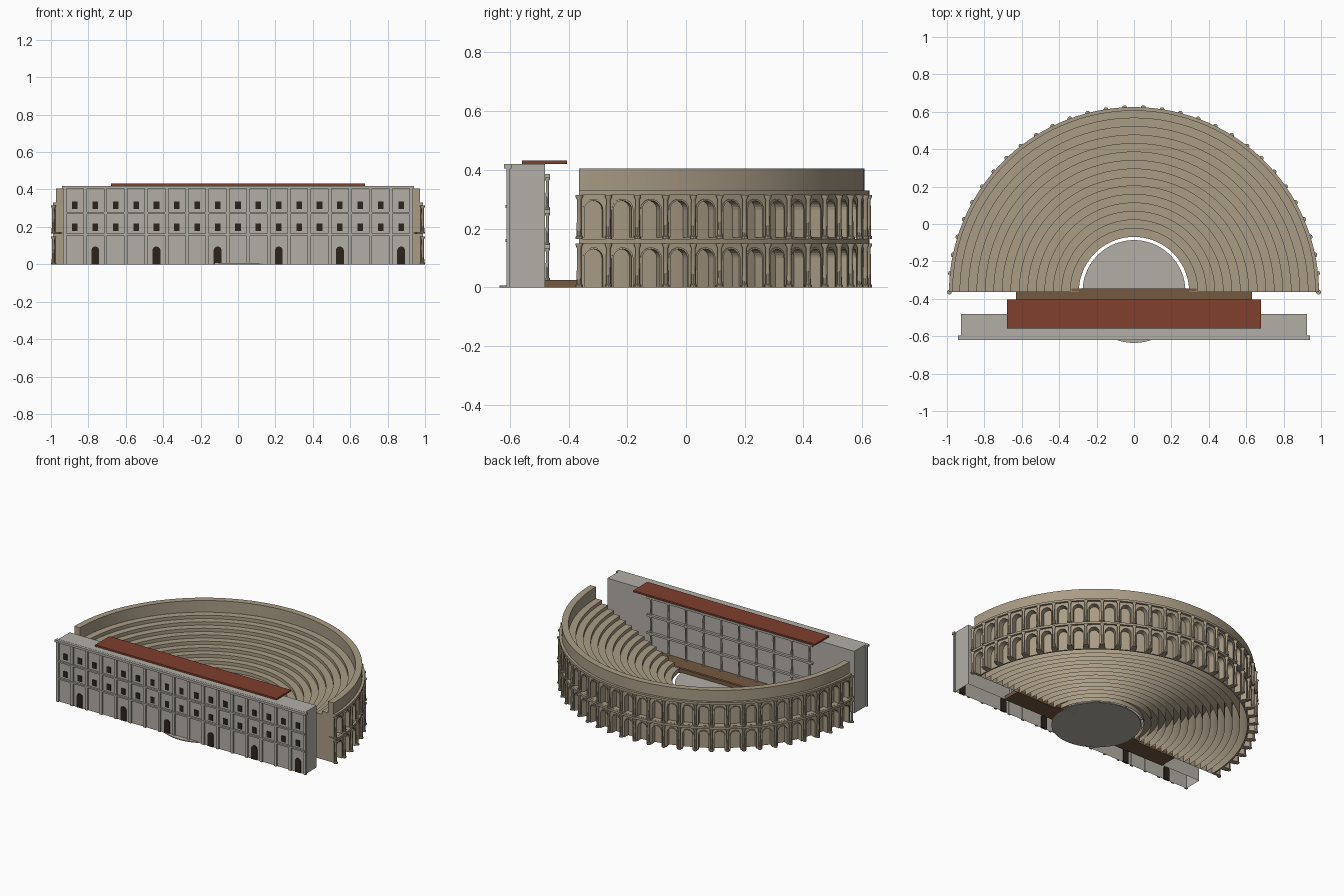
import bpy, bmesh
from math import pi, sin, cos

if "Cube" in bpy.data.objects:
    bpy.data.objects.remove(bpy.data.objects["Cube"])

CY = -0.364            # centre of the seating half circle
BAYS = 31
STEP = pi / BAYS
R = 0.975              # arcade wall face


def material(name, col):
    m = bpy.data.materials.new(name)
    m.diffuse_color = (*col, 1)
    m.use_nodes = True
    m.node_tree.nodes["Principled BSDF"].inputs["Base Color"].default_value = m.diffuse_color
    return m


TAN = material("tan_stone", (0.40, 0.335, 0.24))
GREY = material("grey_stone", (0.45, 0.43, 0.385))
ROOF = material("roof_tile", (0.21, 0.05, 0.027))
WOOD = material("wood", (0.17, 0.10, 0.05))
DARK = material("dark_opening", (0.025, 0.017, 0.012))


def finish(name, bm, mat, smooth=False, open_base=False):
    bmesh.ops.recalc_face_normals(bm, faces=bm.faces)
    if open_base:      # hollow underneath
        base = [f for f in bm.faces if all(v.co.z < 1e-5 for v in f.verts)]
        bmesh.ops.delete(bm, geom=base, context='FACES_ONLY')
    me = bpy.data.meshes.new(name)
    bm.to_mesh(me)
    bm.free()
    me.materials.append(mat)
    ob = bpy.data.objects.new(name, me)
    bpy.context.collection.objects.link(ob)
    if smooth:
        bpy.context.view_layer.objects.active = ob
        ob.select_set(True)
        bpy.ops.object.shade_smooth_by_angle(angle=0.6)
        ob.select_set(False)
    return ob


def prism(bm, front, back):
    """Solid between two matching outlines."""
    a = [bm.verts.new(p) for p in front]
    b = [bm.verts.new(p) for p in back]
    n = len(a)
    bm.faces.new(a)
    bm.faces.new(b[::-1])
    for i in range(n):
        bm.faces.new((a[i], b[i], b[(i + 1) % n], a[(i + 1) % n]))


def box(bm, x0, x1, y0, y1, z0, z1):
    q = [(x0, y0), (x1, y0), (x1, y1), (x0, y1)]
    prism(bm, [(x, y, z0) for x, y in q], [(x, y, z1) for x, y in q])


def polar(r, t, z):
    return (r * cos(t), CY + r * sin(t), z)


def half_ring(bm, r0, r1, z0, z1, seg=62):
    """Rectangular section swept through a half circle."""
    prof = [(r0, z0), (r1, z0), (r1, z1), (r0, z1)]
    rows = [[bm.verts.new(polar(r, pi * k / seg, z)) for r, z in prof]
            for k in range(seg + 1)]
    for a, b in zip(rows, rows[1:]):
        for i in range(4):
            j = (i + 1) % 4
            bm.faces.new((a[i], a[j], b[j], b[i]))
    bm.faces.new(rows[0])
    bm.faces.new(rows[-1][::-1])


def lathe(bm, cx, cy, prof, seg=10):
    """Turned column from (radius, z) points."""
    rows = [[bm.verts.new((cx + r * cos(2 * pi * k / seg), cy + r * sin(2 * pi * k / seg), z))
             for k in range(seg)] for r, z in prof]
    for a, b in zip(rows, rows[1:]):
        for i in range(seg):
            j = (i + 1) % seg
            bm.faces.new((a[i], a[j], b[j], b[i]))
    bm.faces.new(rows[0])
    bm.faces.new(rows[-1])


def column(bm, cx, cy, z0, z1, r):
    b = r * 0.9
    lathe(bm, cx, cy, [(r * 1.4, z0), (r * 1.4, z0 + b), (r, z0 + b * 1.3),
                       (r * 0.85, z1 - 2 * b), (r * 1.45, z1 - b * 0.7), (r * 1.45, z1)])


def arch(a, z0, zs, seg=10):
    """Arched outline: left foot, over the crown, right foot."""
    return ([(-a, z0)] + [(-a * cos(pi * k / seg), zs + a * sin(pi * k / seg))
                          for k in range(seg + 1)] + [(a, z0)])


# stepped seating, each row reaching the ground and open underneath
bm = bmesh.new()
ROWS, R0, R1 = 14, 0.295, 0.93
d = (R1 - R0) / ROWS
for i in range(ROWS):
    half_ring(bm, R0 + i * d, R0 + (i + 1) * d, 0, 0.03 + 0.0228 * i)
finish("seating_rows", bm, TAN, True, open_base=True)

# back wall behind the arches, and the top parapet
bm = bmesh.new()
half_ring(bm, 0.93, 0.94, 0, 0.33)
half_ring(bm, 0.93, 0.972, 0.33, 0.405)
finish("outer_wall", bm, TAN, True)

# two-level arcade
bm = bmesh.new()
trim = bmesh.new()
w = STEP / 2 * R
for level in range(2):
    z = 0.165 * level
    foot = z + 0.004 * level
    hole = arch(0.031, foot, z + 0.099)
    panel = [(-w, foot)] + hole + [(w, foot), (w, z + 0.165), (-w, z + 0.165)]
    band = arch(0.037, foot, z + 0.099) + arch(0.031, foot, z + 0.099)[::-1]
    for i in range(BAYS):
        t = (i + 0.5) * STEP
        for target, shape, ra, rb in ((bm, panel, 0.938, R), (trim, band, R - 0.002, R + 0.005)):
            prism(target, [polar(ra, t - u / R, h) for u, h in shape],
                  [polar(rb, t - u / R, h) for u, h in shape])
finish("arcade_wall", bm, TAN)
finish("arch_trim", trim, TAN)

# cornices between the levels
bm = bmesh.new()
for z in (0.149, 0.315):
    half_ring(bm, 0.95, 0.989, z, z + 0.015)
finish("arcade_cornices", bm, TAN, True)

# engaged columns between the bays
bm = bmesh.new()
for level in range(2):
    for i in range(BAYS + 1):
        x, y, z = polar(0.987, i * STEP, 0.165 * level)
        column(bm, x, y, z, z + 0.149, 0.009)
finish("arcade_columns", bm, TAN, True)

# orchestra floor, a full disc
bm = bmesh.new()
lathe(bm, 0, -0.361, [(0.275, 0), (0.275, 0.006)], 64)
finish("orchestra_floor", bm, GREY, True)

# stage platform with its front step
bm = bmesh.new()
box(bm, -0.63, 0.63, -0.485, -0.362, 0, 0.025)
box(bm, -0.335, 0.335, -0.362, -0.345, 0, 0.031)
finish("stage_platform", bm, WOOD)

# stage building
bm = bmesh.new()
box(bm, -0.925, 0.925, -0.602, -0.48, 0, 0.42)
finish("stage_building", bm, GREY, open_base=True)

# pilasters, string courses and cornice on the street side
bm = bmesh.new()
for i in range(18):
    x = -0.9265 + 0.109 * i
    box(bm, x - 0.009, x + 0.009, -0.612, -0.60, 0, 0.405)
for z in (0.155, 0.27):
    box(bm, -0.93, 0.93, -0.615, -0.60, z, z + 0.01)
box(bm, -0.94, 0.94, -0.62, -0.595, 0.404, 0.419)
finish("facade_trim", bm, GREY)

# windows and arched doors
bm = bmesh.new()
for i in range(17):
    x = -0.872 + 0.109 * i
    for z in (0.197, 0.315):
        box(bm, x - 0.015, x + 0.015, -0.606, -0.595, z - 0.02, z + 0.02)
    if i % 3 == 1:
        shape = arch(0.021, 0, 0.074)
        prism(bm, [(x + u, -0.607, h) for u, h in shape], [(x + u, -0.595, h) for u, h in shape])
finish("facade_openings", bm, DARK)

# three tiers of columns behind the stage
bm = bmesh.new()
beams = bmesh.new()
for tier in range(3):
    z = 0.025 + 0.12 * tier
    for i in range(10):
        column(bm, -0.594 + 0.132 * i, -0.472, z, z + 0.108, 0.0065)
    box(beams, -0.62, 0.62, -0.483, -0.463, z + 0.107, z + 0.12)
finish("stage_columns", bm, GREY, True)
finish("stage_beams", beams, GREY)

# stage roof
bm = bmesh.new()
box(bm, -0.68, 0.68, -0.558, -0.405, 0.42, 0.431)
finish("stage_roof", bm, ROOF)
